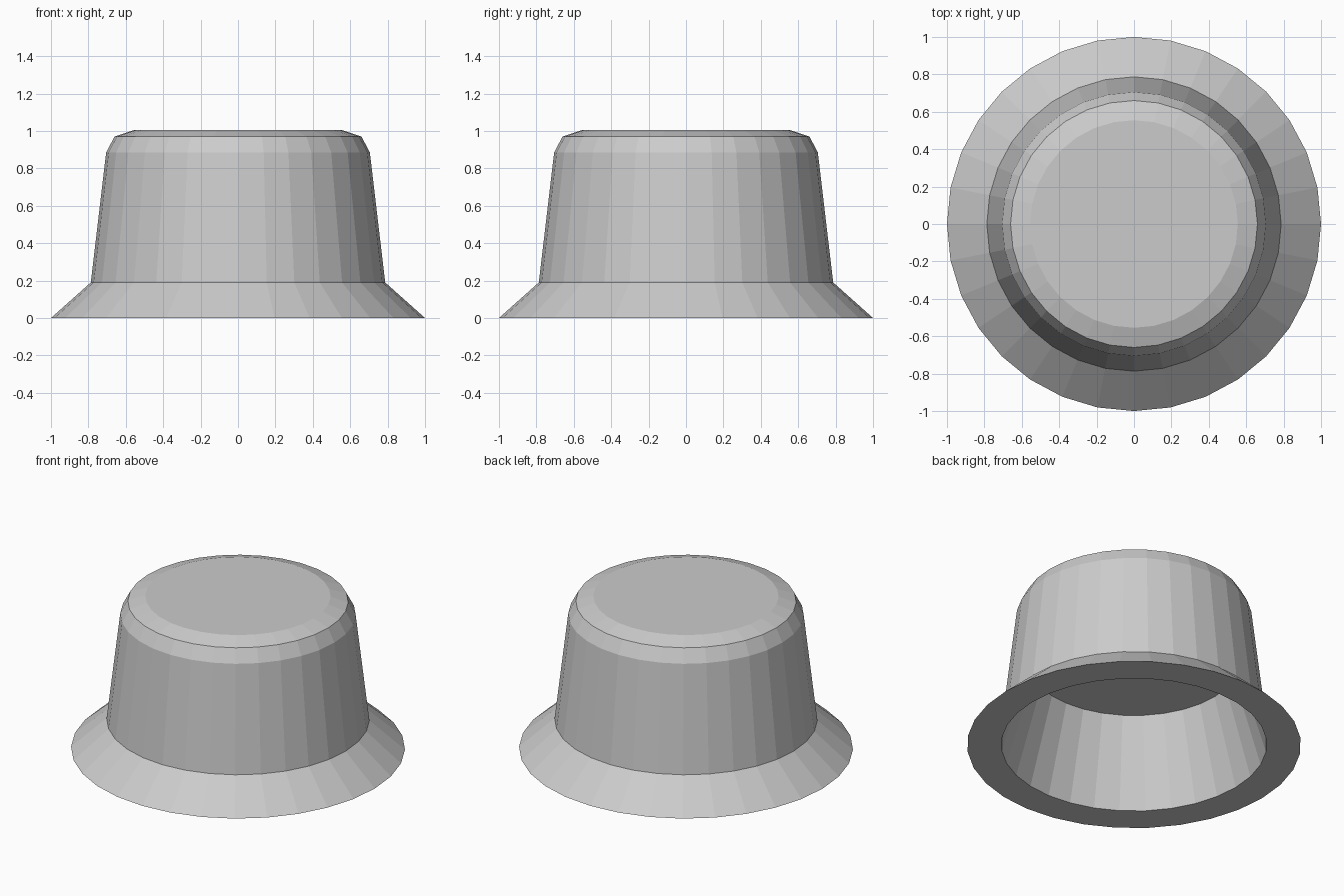
import bpy, bmesh
from math import cos, sin, tau

if "Cube" in bpy.data.objects:
    bpy.data.objects.remove(bpy.data.objects["Cube"])

SIDES = 32

# Half profile (radius, height): from inner ceiling, down to the rim, up the outside to the top
PROFILE = [
    (0.63, 0.565), (0.795, 0.0),           # hollow underside
    (1.0, 0.0), (0.787, 0.19),             # flared brim
    (0.705, 0.885), (0.66, 0.97), (0.555, 1.005),  # tapered body and bevelled top
]


def lathe(name, profile, sides):
    bm = bmesh.new()
    rings = [[bm.verts.new((r * cos(tau * i / sides), r * sin(tau * i / sides), z))
              for i in range(sides)] for r, z in profile]
    # Side walls
    for a, b in zip(rings, rings[1:]):
        for i in range(sides):
            j = (i + 1) % sides
            bm.faces.new((a[i], a[j], b[j], b[i]))
    # Cavity ceiling and flat top
    bm.faces.new(rings[0])
    bm.faces.new(rings[-1])
    bmesh.ops.recalc_face_normals(bm, faces=bm.faces)
    mesh = bpy.data.meshes.new(name)
    bm.to_mesh(mesh)
    bm.free()
    obj = bpy.data.objects.new(name, mesh)
    bpy.context.collection.objects.link(obj)
    return obj


# Single hollow, flat-shaded cap
lathe("flared_cap", PROFILE, SIDES)
